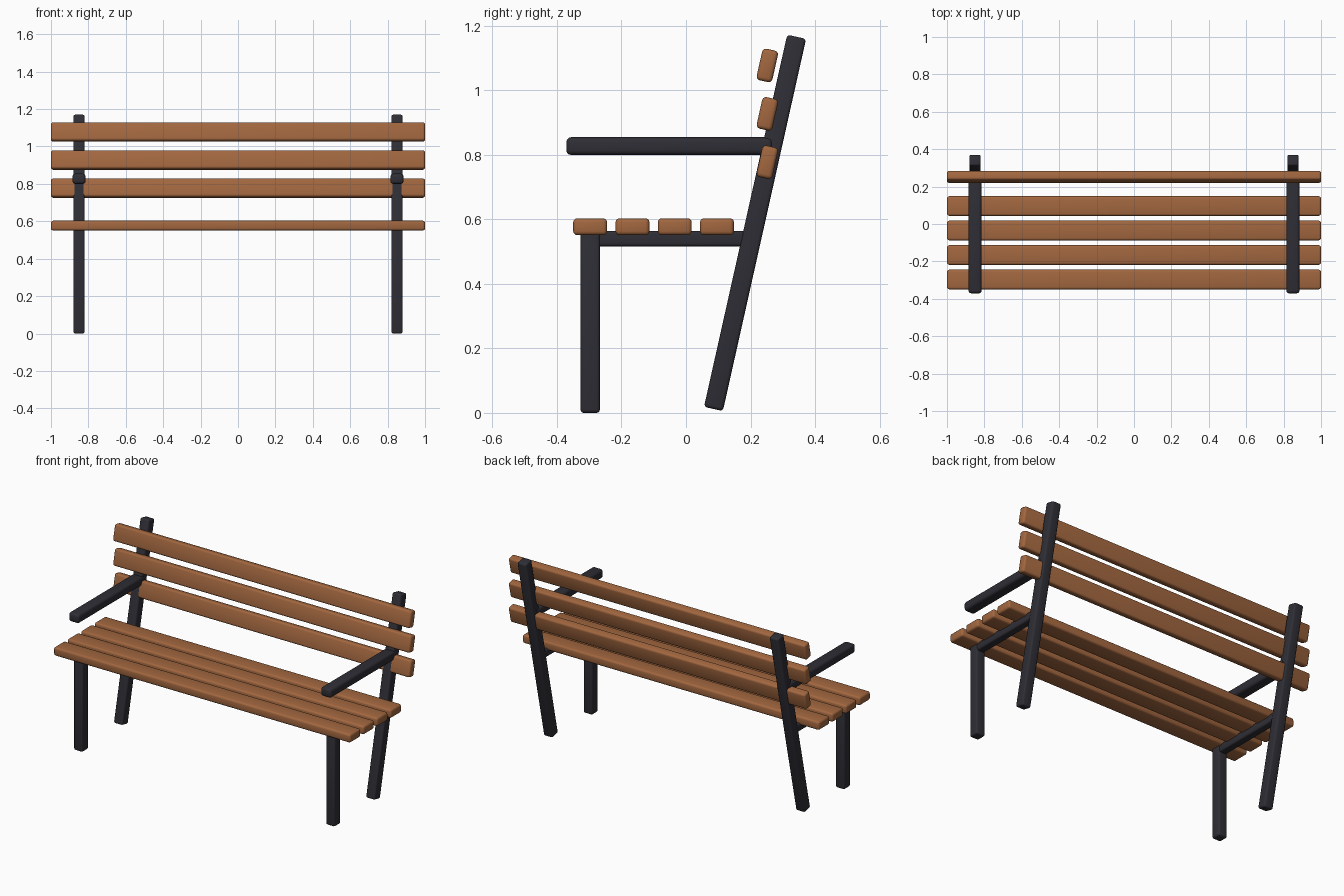
import bpy
from math import radians

cube = bpy.data.objects.get("Cube")
if cube:
    bpy.data.objects.remove(cube, do_unlink=True)


def make_material(name, rgb):
    mat = bpy.data.materials.new(name)
    mat.use_nodes = True
    mat.diffuse_color = (*rgb, 1)
    mat.node_tree.nodes["Principled BSDF"].inputs["Base Color"].default_value = (*rgb, 1)
    return mat


wood = make_material("warm brown wood", (0.36, 0.135, 0.05))
metal = make_material("dark painted metal", (0.027, 0.027, 0.036))


def bar(name, size, location, material, tilt=0, bevel=0.01):
    """Rounded box, tilted backwards about the x axis."""
    bpy.ops.mesh.primitive_cube_add(size=1, location=location)
    obj = bpy.context.object
    obj.name = name
    obj.scale = size
    bpy.ops.object.transform_apply(location=False, rotation=False, scale=True)
    obj.rotation_euler.x = -tilt
    obj.data.materials.append(material)
    mod = obj.modifiers.new("rounded edges", "BEVEL")
    mod.width = bevel
    mod.segments = 3
    bpy.ops.object.modifier_apply(modifier=mod.name)
    bpy.ops.object.shade_smooth_by_angle(angle=radians(40))
    return obj


LEAN = radians(12.6)

# Side frames
for side, x in (("left", 0.85), ("right", -0.85)):
    bar(f"{side}_front_leg", (0.06, 0.06, 0.56), (x, -0.297, 0.28), metal)
    bar(f"{side}_back_post", (0.06, 0.06, 1.182), (x, 0.214, 0.589), metal, LEAN)
    bar(f"{side}_seat_rail", (0.05, 0.51, 0.048), (x, -0.07, 0.54), metal)
    bar(f"{side}_armrest", (0.07, 0.64, 0.055), (x, -0.051, 0.827), metal, bevel=0.015)

# Seat slats
for i in range(4):
    bar(f"seat_slat_{i + 1}", (2, 0.105, 0.052), (0, -0.297 + 0.131 * i, 0.577), wood, bevel=0.012)

# Backrest slats
for i in range(3):
    bar(f"back_slat_{i + 1}", (2, 0.05, 0.1), (0, 0.252, 0.777 + 0.15 * i), wood, LEAN, 0.012)
